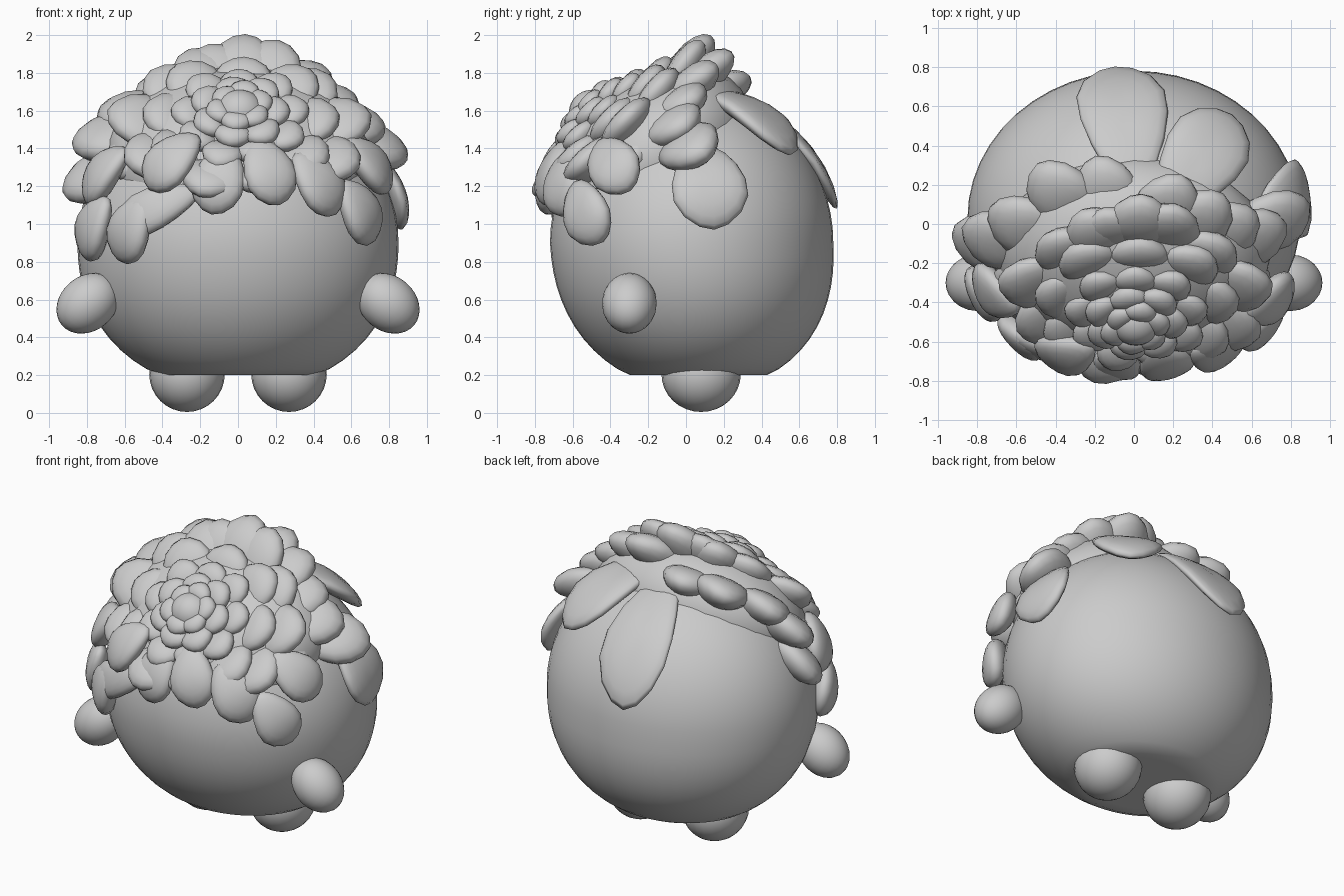
import bpy, bmesh, math
from mathutils import Vector, Matrix

cube = bpy.data.objects.get("Cube")
if cube:
    bpy.data.objects.remove(cube, do_unlink=True)

grey = bpy.data.materials.new("soft_grey")
grey.use_nodes = True
grey.diffuse_color = (0.6, 0.6, 0.6, 1)
grey.node_tree.nodes["Principled BSDF"].inputs["Base Color"].default_value = (0.6, 0.6, 0.6, 1)


def ball(name, shape, matrix, u=16, v=10):
    """Unit sphere whose points are remapped by shape(), then placed by matrix."""
    bm = bmesh.new()
    bmesh.ops.create_uvsphere(bm, u_segments=u, v_segments=v, radius=1)
    for vert in bm.verts:
        vert.co = shape(vert.co.copy())
    bm.transform(matrix)
    bmesh.ops.recalc_face_normals(bm, faces=bm.faces)
    mesh = bpy.data.meshes.new(name)
    bm.to_mesh(mesh)
    bm.free()
    mesh.materials.append(grey)
    for face in mesh.polygons:
        face.use_smooth = True
    obj = bpy.data.objects.new(name, mesh)
    bpy.context.collection.objects.link(obj)


def ellipsoid(name, centre, radii, tilt=0.0, axis='X'):
    place = Matrix.Translation(centre) @ Matrix.Rotation(tilt, 4, axis) @ Matrix.Diagonal((*radii, 1))
    ball(name, lambda p: p, place, 24, 16)


def petal(name, base, tip, width, thick, up, bend=0.0):
    """Egg-shaped petal with a pointed tip, a cupped face and an arched length."""
    along = tip - base
    x = along.normalized()
    y = up.cross(x).normalized()
    z = x.cross(y)
    frame = Matrix((x, y, z)).transposed().to_4x4()

    def shape(p):
        t = (p.x + 1) / 2
        point = 1 - 0.25 * max(p.x, 0) ** 3
        side = p.y * (0.65 + 0.5 * t) * point
        rise = p.z * (0.75 + 0.25 * t) + 0.2 * p.y ** 2
        return Vector((t * along.length, side * width / 2, rise * thick + bend * (1 - p.x ** 2)))

    ball(name, shape, Matrix.Translation(base) @ frame)


# Round body with a flat bottom, its underside set slightly back
def body_shape(p):
    if p.z < 0:
        flat = math.hypot(p.x, p.y)
        p = p * (flat ** 2.2 + abs(p.z) ** 2.2) ** (-1 / 2.2)
        return Vector((p.x * 0.85, p.y * 0.75 + 0.03 - p.z * 0.04, max(0.9 + p.z * 0.78, 0.2)))
    return Vector((p.x * 0.85, p.y * 0.75 + 0.03, 0.9 + p.z * 0.8))


ball("body", body_shape, Matrix(), 48, 32)

# Feet and arms
for side, label in ((1, "left"), (-1, "right")):
    ellipsoid(label + "_foot", (side * 0.27, 0.08, 0.205), (0.2, 0.21, 0.2))
    ellipsoid(label + "_arm", (side * 0.795, -0.3, 0.58), (0.18, 0.145, 0.145), side * 0.7, 'Y')

# Mound under the flower
ellipsoid("flower_mound", (0, -0.15, 1.37), (0.7, 0.56, 0.41), math.radians(38))

# Rings of petals around the bud: count, radius, depth, width, start and sweep in turns
bud = Vector((0.01, -0.5, 1.59))
facing = Vector((0, -1, 1)).normalized()
across = Vector((1, 0, 0))
upward = Vector((0, 1, 1)).normalized()
ellipsoid("flower_bud", bud, (0.13, 0.12, 0.12))
rings = [
    ("bud_petal", 6, 0.17, 0.07, 0.18, 0.05, 1),
    ("inner_petal", 7, 0.26, 0.03, 0.22, 0, 1),
    ("small_petal", 9, 0.37, -0.02, 0.24, 0.03, 1),
    ("middle_petal", 9, 0.53, -0.08, 0.34, 0.02, 1),
    ("upper_petal", 8, 0.68, -0.14, 0.38, -0.06, 0.7),
]
for name, count, radius, depth, width, start, sweep in rings:
    for i in range(count):
        a = math.tau * (start + sweep * i / count)
        ray = across * math.cos(a) + upward * math.sin(a)
        wave = 1 + 0.06 * math.sin(i * 2.4)
        tip = bud + ray * radius * wave + facing * depth
        base = bud + ray * radius * 0.35 + facing * (depth - 0.06 - width * 0.3)
        petal(f"{name}_{i + 1}", base, tip, width, 0.03 + width * 0.17, facing, 0.02)

# Outer petals flaring from the middle of the mound, given by their tips
heart = Vector((0, -0.18, 1.4))
flare_tips = [
    (-.93, -.05, 1.17), (-.88, -.02, 1.43), (-.74, .08, 1.6), (-.5, .3, 1.75),
    (-.2, .34, 1.78), (-.27, .05, 1.92), (.04, .13, 2), (.24, .24, 1.91),
    (.46, .14, 1.83), (.63, .05, 1.67), (.78, 0, 1.52), (.9, .1, 1.37),
    (.7, -.3, 1.32), (-.72, -.3, 1.3),
]
centre = Vector((0, -0.05, 1))
for i, tip in enumerate(map(Vector, flare_tips)):
    base = tip + (heart - tip).normalized() * 0.52
    up = facing + (tip - centre).normalized() * 0.8
    petal(f"flare_petal_{i + 1}", base, tip, 0.37, 0.11, up, 0.03)

# Lower petals that drape over the front and sides of the body
crown = (bud - centre).normalized()
drape_tips = [
    (.71, -.45, .9), (.52, -.62, 1.05), (.8, -.3, 1.18), (-.62, -.5, .8),
    (-.8, -.26, .82), (-.8, -.25, 1.12), (-.14, -.74, 1.05), (.22, -.74, 1.1),
    (-.47, -.66, 1.18),
]
for i, tip in enumerate(map(Vector, drape_tips)):
    out = tip - centre
    inner = out.normalized().slerp(crown, 0.4 / (out.length * out.angle(crown)))
    base = centre + inner * (out.length * 0.7 + 0.22)
    petal(f"drape_petal_{i + 1}", base, tip, 0.31, 0.085, (base + tip) / 2 - centre, 0.02)

# Broad petals at the side, front and back
petal("side_petal", Vector((.64, .08, 1.42)), Vector((.87, .15, .97)), 0.44, 0.07, Vector((1, .1, .4)), 0.05)
petal("front_petal", Vector((-.2, -.66, 1.18)), Vector((-.65, -.54, .97)), 0.26, 0.08, Vector((-.4, -.9, .2)), 0.03)
petal("back_petal", Vector((0, .15, 1.7)), Vector((-.1, .8, 1.08)), 0.5, 0.06, Vector((0, .7, .7)), 0.1)
petal("back_left_petal", Vector((.15, .05, 1.7)), Vector((.5, .56, 1.37)), 0.46, 0.07, Vector((.3, .5, .8)), 0.07)
